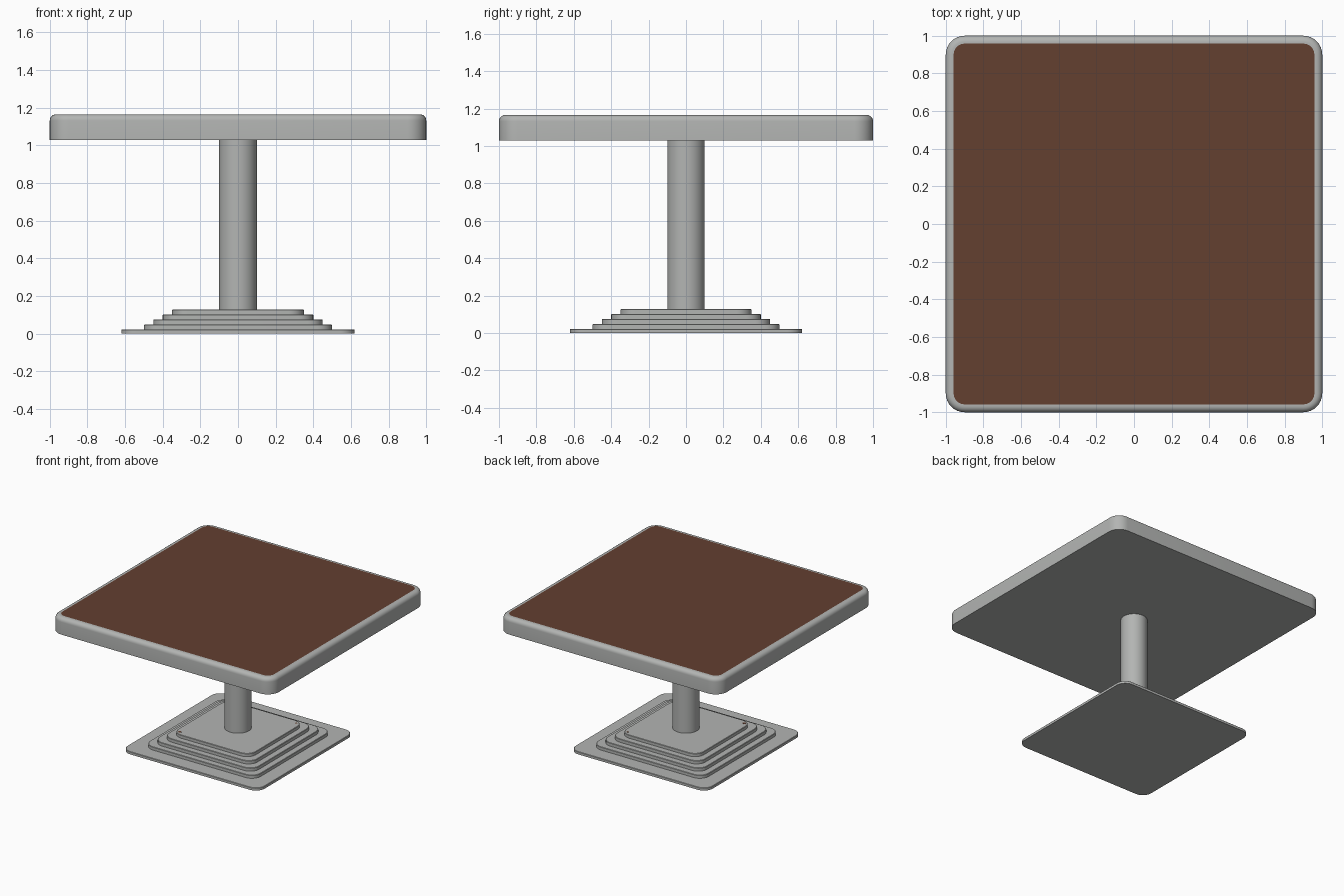
import bpy, bmesh, math

if "Cube" in bpy.data.objects:
    bpy.data.objects.remove(bpy.data.objects["Cube"])


def material(name, rgb):
    m = bpy.data.materials.new(name)
    m.diffuse_color = (*rgb, 1.0)
    m.use_nodes = True
    m.node_tree.nodes["Principled BSDF"].inputs["Base Color"].default_value = m.diffuse_color
    return m


grey = material("grey_metal", (0.45, 0.46, 0.45))
brown = material("brown_wood", (0.125, 0.05, 0.03))


def ring(bm, half, radius, z, steps=8):
    """Rounded square loop of vertices."""
    verts = []
    for q, (sx, sy) in enumerate([(1, 1), (-1, 1), (-1, -1), (1, -1)]):
        for i in range(steps + 1):
            a = math.pi / 2 * (q + i / steps)
            verts.append(bm.verts.new((sx * (half - radius) + radius * math.cos(a),
                                       sy * (half - radius) + radius * math.sin(a), z)))
    return verts


def rounded_slab(name, half, radius, profile, top=grey):
    """Loft rounded squares through (inset, z) pairs, then cap both ends."""
    bm = bmesh.new()
    rings = [ring(bm, half - d, radius - d, z) for d, z in profile]
    n = len(rings[0])
    for a, b in zip(rings, rings[1:]):
        for i in range(n):
            j = (i + 1) % n
            bm.faces.new((a[i], a[j], b[j], b[i]))
    bm.faces.new(rings[0][::-1])
    cap = bm.faces.new(rings[-1])
    cap.material_index = 0 if top == grey else 1
    mesh = bpy.data.meshes.new(name)
    bm.to_mesh(mesh)
    bm.free()
    mesh.materials.append(grey)
    mesh.materials.append(brown)
    ob = bpy.data.objects.new(name, mesh)
    bpy.context.collection.objects.link(ob)
    smooth(ob)


def smooth(ob):
    bpy.ops.object.select_all(action='DESELECT')
    ob.select_set(True)
    bpy.context.view_layer.objects.active = ob
    bpy.ops.object.shade_smooth_by_angle(angle=math.radians(35))


def cylinder(name, radius, z0, z1, mat, x=0, y=0, sides=48):
    bpy.ops.mesh.primitive_cylinder_add(vertices=sides, radius=radius, depth=z1 - z0,
                                        location=(x, y, (z0 + z1) / 2))
    ob = bpy.context.object
    ob.name = name
    ob.data.materials.append(mat)
    smooth(ob)


# Tabletop: rounded upper edge and brown inlay inside a grey rim
r = 0.033
edge = [(r * (1 - math.cos(a)), 1.165 - r + r * math.sin(a))
        for a in (math.pi / 2 * i / 6 for i in range(7))]
rounded_slab("tabletop", 1.0, 0.1, [(0, 1.03)] + edge + [(0.042, 1.165)], top=brown)

# Central column
cylinder("column", 0.1, 0.12, 1.035, grey)

# Stepped base
tiers = [(0.62, 0.0, 0.022), (0.5, 0.022, 0.048), (0.45, 0.048, 0.075),
         (0.4, 0.075, 0.102), (0.35, 0.102, 0.128)]
for i, (half, z0, z1) in enumerate(tiers):
    rounded_slab(f"base_tier_{i + 1}", half, 0.08, [(0, z0), (0, z1 - 0.003), (0.003, z1)])

# Small brown spots on opposite corners of the top tier
cylinder("spot_front_left", 0.013, 0.127, 0.129, brown, -0.31, -0.31, 12)
cylinder("spot_back_right", 0.009, 0.127, 0.129, brown, 0.31, 0.31, 12)
